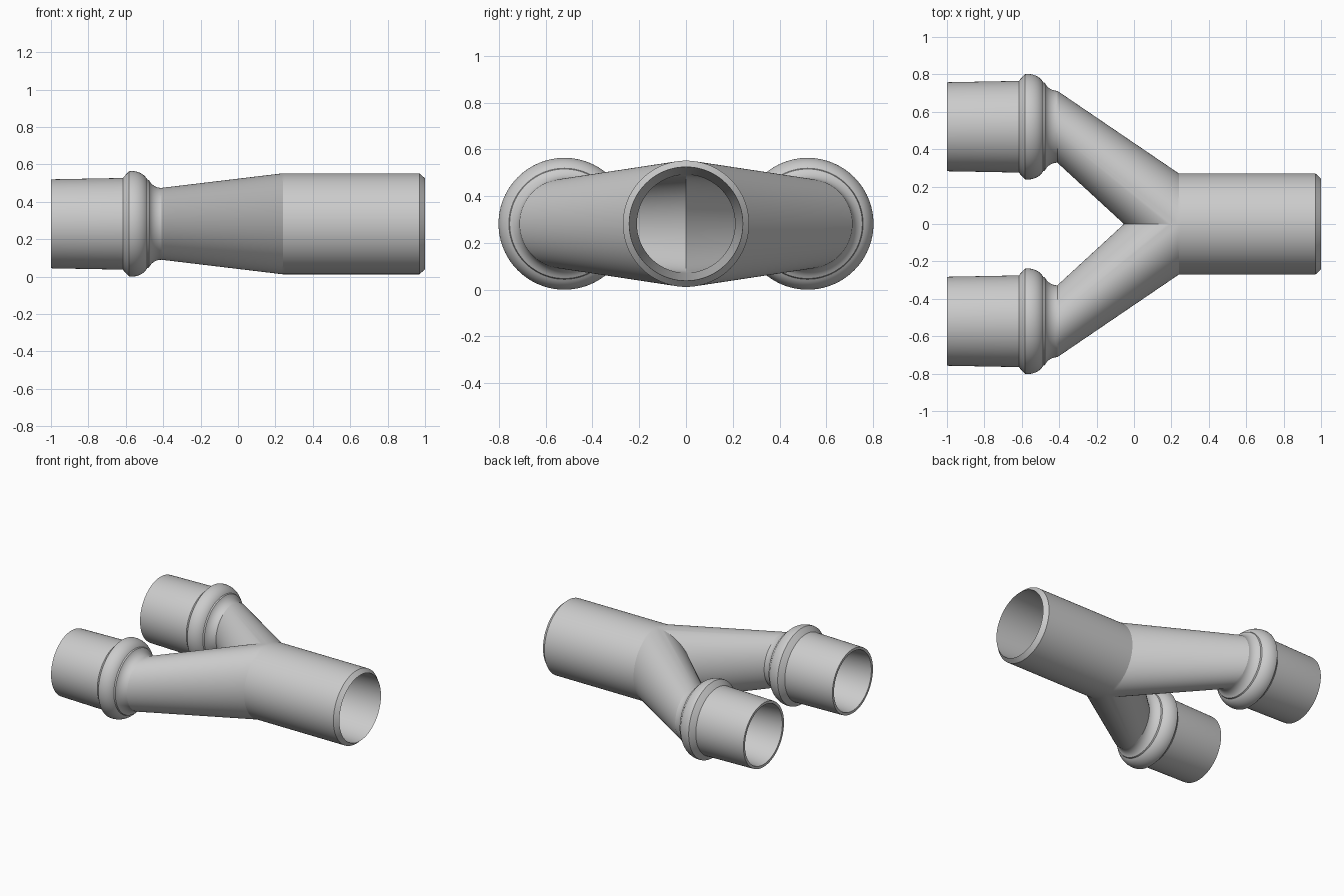
import bpy, bmesh, math
from math import cos, sin, radians

if "Cube" in bpy.data.objects:
    bpy.data.objects.remove(bpy.data.objects["Cube"])

SIDES = 96
Z = 0.282          # height of every pipe axis
OFF = 0.52         # sideways offset of the two sockets


def arc(cx, cr, rx, rr, a0, a1, n):
    """Points (x, radius) along an elliptical arc of the profile."""
    return [(cx + rx * cos(radians(a0 + (a1 - a0) * i / n)),
             cr + rr * sin(radians(a0 + (a1 - a0) * i / n))) for i in range(n + 1)]


def blend(a, b, t):
    return tuple(p + (q - p) * t for p, q in zip(a, b))


def branch(a, b):
    """Slanted cone with support rings next to both bends."""
    return [blend(a, b, t) for t in (0, 0.01, 0.99, 1)]


# Rings as (x, axis y, radius): outside of the trunk, branch and socket
rings = [(1, 0, 0.243), (0.97, 0, 0.27), (0.25, 0, 0.27)]
rings += branch((0.24, 0, 0.27), (-0.41, OFF, 0.192))
neck = arc(-0.41, 0.265, 0.073, 0.073, 270, 205, 8)[1:]       # concave flare
bead = arc(-0.567, 0.205, 0.09, 0.077, 25, 100, 10)           # rounded collar
socket = [(-0.612, 0.25), (-0.616, 0.245), (-0.99, 0.238), (-1, 0.237)]
rings += [(x, OFF, r) for x, r in neck + bead + socket]
# Inside, from the socket mouth back to the trunk mouth
rings += [(-1, OFF, 0.218), (-0.99, OFF, 0.2175), (-0.42, OFF, 0.165)]
rings += branch((-0.41, OFF, 0.164), (0.24, 0, 0.21))
rings += [(0.25, 0, 0.2105)]

bm = bmesh.new()
loops = [[bm.verts.new((x, cy + r * cos(math.tau * i / SIDES), Z + r * sin(math.tau * i / SIDES)))
          for i in range(SIDES)] for x, cy, r in rings]
for a, b in zip(loops, loops[1:] + loops[:1]):
    for i in range(SIDES):
        j = (i + 1) % SIDES
        bm.faces.new((a[i], a[j], b[j], b[i]))

# Keep one half up to the middle plane, then mirror it to form the Y
bmesh.ops.bisect_plane(bm, geom=bm.verts[:] + bm.edges[:] + bm.faces[:], dist=1e-5,
                       plane_co=(0, 0, 0), plane_no=(0, 1, 0), clear_inner=True)
half = bmesh.ops.duplicate(bm, geom=bm.verts[:] + bm.edges[:] + bm.faces[:])["geom"]
for v in half:
    if isinstance(v, bmesh.types.BMVert):
        v.co.y = -v.co.y
bmesh.ops.remove_doubles(bm, verts=bm.verts[:], dist=1e-4)
bmesh.ops.recalc_face_normals(bm, faces=bm.faces[:])

mesh = bpy.data.meshes.new("y_pipe_fitting")
bm.to_mesh(mesh)
bm.free()
pipe = bpy.data.objects.new("y_pipe_fitting", mesh)
bpy.context.collection.objects.link(pipe)

grey = bpy.data.materials.new("light_grey")
grey.diffuse_color = (0.6, 0.6, 0.6, 1)
grey.use_nodes = True
grey.node_tree.nodes["Principled BSDF"].inputs["Base Color"].default_value = grey.diffuse_color
mesh.materials.append(grey)

bpy.context.view_layer.objects.active = pipe
pipe.select_set(True)
bpy.ops.object.shade_smooth_by_angle(angle=radians(16))
